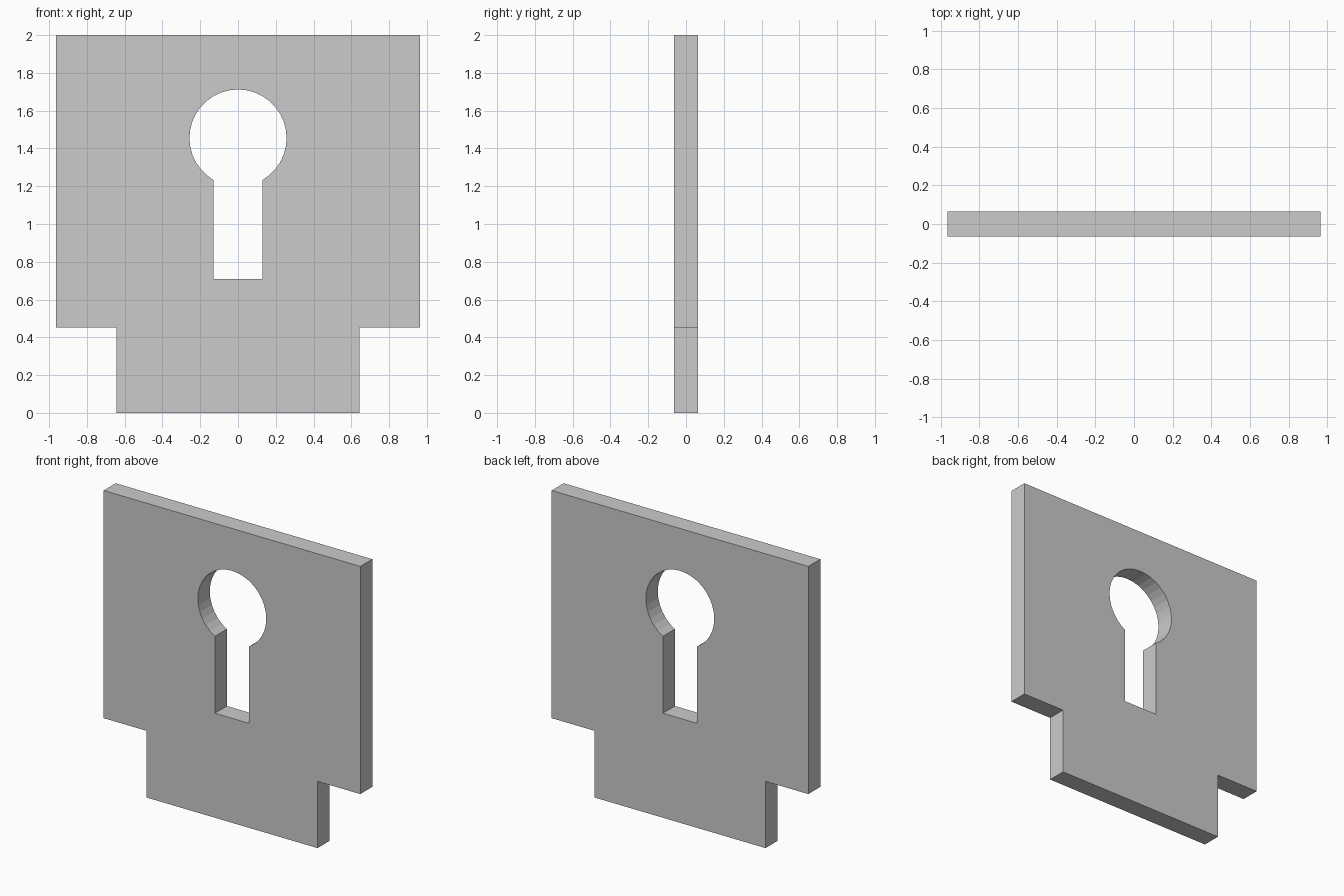
import bpy, bmesh
from math import cos, sin, radians
from mathutils import Vector

if "Cube" in bpy.data.objects:
    bpy.data.objects.remove(bpy.data.objects["Cube"])

U = 0.1286            # plate thickness, also the layout module
TOP, STEP = 2.0, 0.453
HOLE_Z, SLOT_Z = 1.455, 0.71


def mirrored(half):
    """Close a right-hand half profile by mirroring it across x = 0."""
    return half + [(-x, z) for x, z in reversed(half)]


# Stepped plate outline
outline = mirrored([(5 * U, 0), (5 * U, STEP), (7.5 * U, STEP), (7.5 * U, TOP)])

# Keyhole outline: straight slot, then a round arc that starts at the slot edge
arc = [(2 * U * cos(radians(a)), HOLE_Z + 2 * U * sin(radians(a)))
       for a in range(-60, 241, 10)]
keyhole = [(U, SLOT_Z)] + arc + [(-U, SLOT_Z)]

bm = bmesh.new()
edges = []
for loop in (outline, keyhole):
    verts = [bm.verts.new((x, -U / 2, z)) for x, z in loop]
    edges += [bm.edges.new((a, b)) for a, b in zip(verts, verts[1:] + verts[:1])]

# Fill between the loops and extrude to thickness
bmesh.ops.triangle_fill(bm, edges=edges, use_beauty=True, normal=Vector((0, -1, 0)))
ext = bmesh.ops.extrude_face_region(bm, geom=bm.faces[:], use_keep_orig=True)
bmesh.ops.translate(bm, vec=(0, U, 0),
                    verts=[g for g in ext["geom"] if isinstance(g, bmesh.types.BMVert)])
bmesh.ops.recalc_face_normals(bm, faces=bm.faces[:])

mesh = bpy.data.meshes.new("keyhole_plate")
bm.to_mesh(mesh)
bm.free()
bpy.context.collection.objects.link(bpy.data.objects.new("keyhole_plate", mesh))
